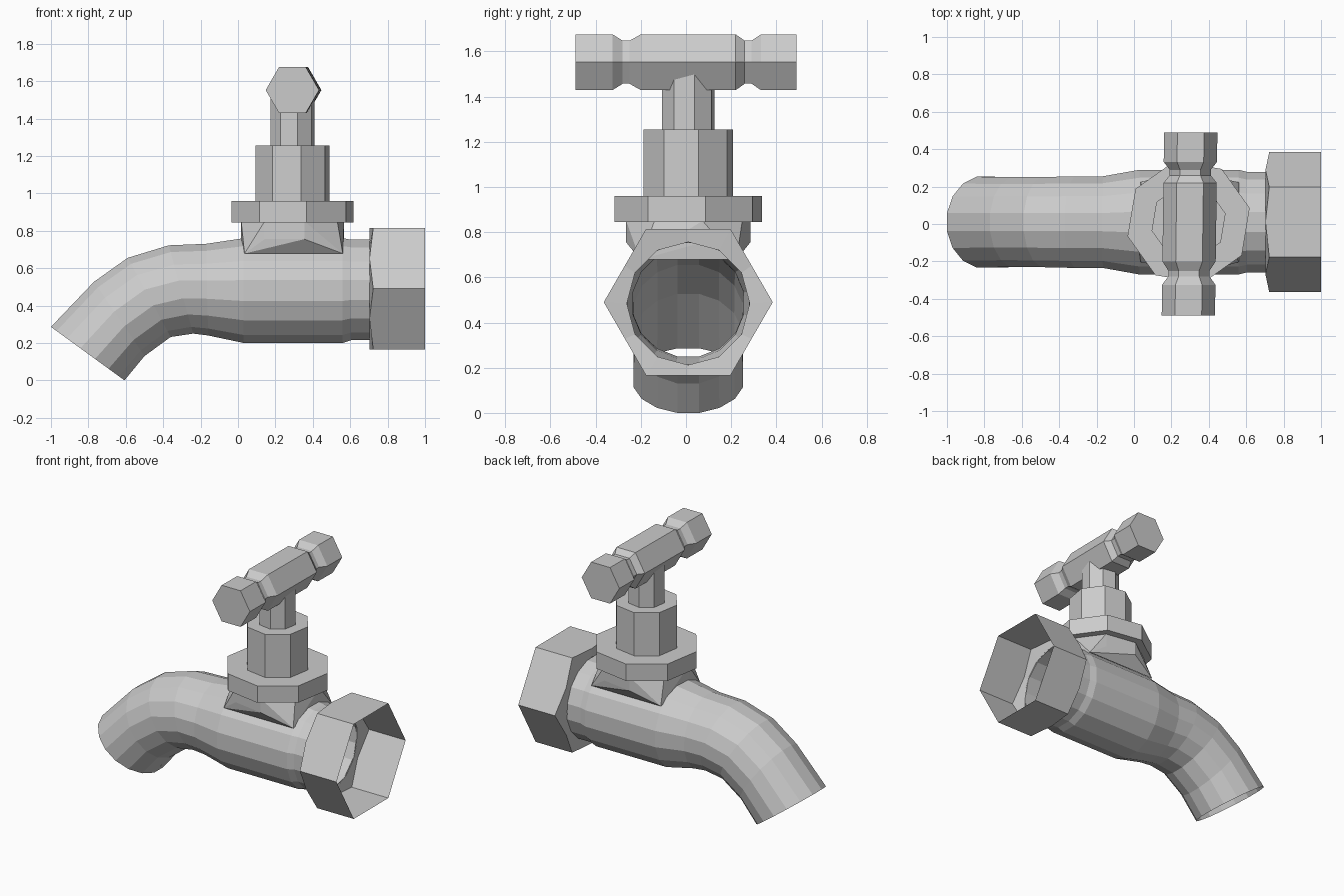
import bpy, bmesh, math
from mathutils import Vector

if "Cube" in bpy.data.objects:
    bpy.data.objects.remove(bpy.data.objects["Cube"])

metal = bpy.data.materials.new("grey metal")
metal.use_nodes = True
grey = (0.6, 0.6, 0.6, 1)
metal.diffuse_color = grey
metal.node_tree.nodes["Principled BSDF"].inputs["Base Color"].default_value = grey


def finish(name, bm):
    bmesh.ops.recalc_face_normals(bm, faces=bm.faces)
    mesh = bpy.data.meshes.new(name)
    bm.to_mesh(mesh)
    bm.free()
    mesh.materials.append(metal)
    obj = bpy.data.objects.new(name, mesh)
    bpy.context.collection.objects.link(obj)
    return obj


def ring(centre, u, v, radius, sides, turn):
    pts = []
    for i in range(sides):
        a = math.radians(turn) + math.tau * i / sides
        pts.append(Vector(centre) + radius * (math.cos(a) * Vector(u) + math.sin(a) * Vector(v)))
    return pts


def loft(name, rings, capped):
    bm = bmesh.new()
    loops = [[bm.verts.new(p) for p in r] for r in rings]
    for a, b in zip(loops, loops[1:]):
        for i in range(len(a)):
            j = (i + 1) % len(a)
            bm.faces.new((a[i], a[j], b[j], b[i]))
    if capped:
        bm.faces.new(loops[0])
        bm.faces.new(loops[-1])
    return finish(name, bm)


X, Y, Z = (1, 0, 0), (0, 1, 0), (0, 0, 1)
AXIS_Y = 0.01
VALVE_X = 0.292

# Thin open pipe: upper and lower outline points (x, z) of each section
outline = [((-1, 0.286), (-0.607, 0)), ((-0.77, 0.527), (-0.5, 0.13)),
           ((-0.59, 0.655), (-0.36, 0.232)), ((-0.37, 0.722), (-0.24, 0.25)),
           ((-0.17, 0.73), (-0.16, 0.24)), ((0.03, 0.76), (0.03, 0.2)),
           ((0.56, 0.76), (0.56, 0.2)), ((0.605, 0.752), (0.605, 0.215)),
           ((0.705, 0.752), (0.705, 0.215))]
sections = []
for top, low in outline:
    t, b = Vector((top[0], AXIS_Y, top[1])), Vector((low[0], AXIS_Y, low[1]))
    r = (t - b).length / 2 / math.cos(math.pi / 16)
    sections.append(ring((t + b) / 2, (t - b).normalized(), Y, r, 16, 11.25))
loft("pipe_and_spout", sections, False)

# Open hexagonal coupling nut, corners chamfered at the back, with a round hole
R, NUT_Z = 0.374, 0.49


def hex_ring(x, dip):
    pts = ring((x, AXIS_Y, NUT_Z), Y, Z, R, 12, 0)
    for i, p in enumerate(pts):
        if i % 2:  # middle of a flat
            p.y = AXIS_Y + (p.y - AXIS_Y) * math.cos(math.pi / 6)
            p.z = NUT_Z + (p.z - NUT_Z) * math.cos(math.pi / 6)
            p.x -= dip
    return pts


hole = ring((0.703, AXIS_Y, 0.484), Y, Z, 0.272, 12, 0)
loft("coupling_nut", [hole, hex_ring(0.723, 0.02), hex_ring(1, 0)], False)


# Stacked octagonal valve parts
def octagon(radius, z):
    return ring((VALVE_X, AXIS_Y, z), X, Y, radius, 8, 13)


for name, radius, low, high in (("flange", 0.335, 0.845, 0.96),
                                ("bonnet", 0.203, 0.9, 1.255),
                                ("stem", 0.12, 1.2, 1.54)):
    loft(name, [octagon(radius, low), octagon(radius, high)], True)

# Collar flowing down into a saddle on the pipe
bm = bmesh.new()
saddle = [Vector((x, AXIS_Y + s * 0.213, 0.678)) for x in (0.035, 0.56) for s in (-1, 1)]
for p in octagon(0.282, 0.755) + octagon(0.282, 0.85) + saddle:
    bm.verts.new(p)
hull = bmesh.ops.convex_hull(bm, input=bm.verts)
# Leave the pipe bore clear
bmesh.ops.delete(bm, geom=[f for f in bm.faces if f.normal.z < -0.9 or f.normal.z > 0.9],
                 context="FACES_ONLY")
finish("saddle_collar", bm)

# Hexagonal T handle with two necks
BIG, NECK = 0.1425, 0.11
profile = [(-0.49, BIG), (-0.325, BIG), (-0.28, NECK), (-0.25, NECK), (-0.2, BIG),
           (0.22, BIG), (0.26, NECK), (0.29, NECK), (0.332, BIG), (0.49, BIG)]
loft("handle", [ring((0.297 + 0.013 * y, y, 1.552), X, Z, r, 6, 0) for y, r in profile], True)
